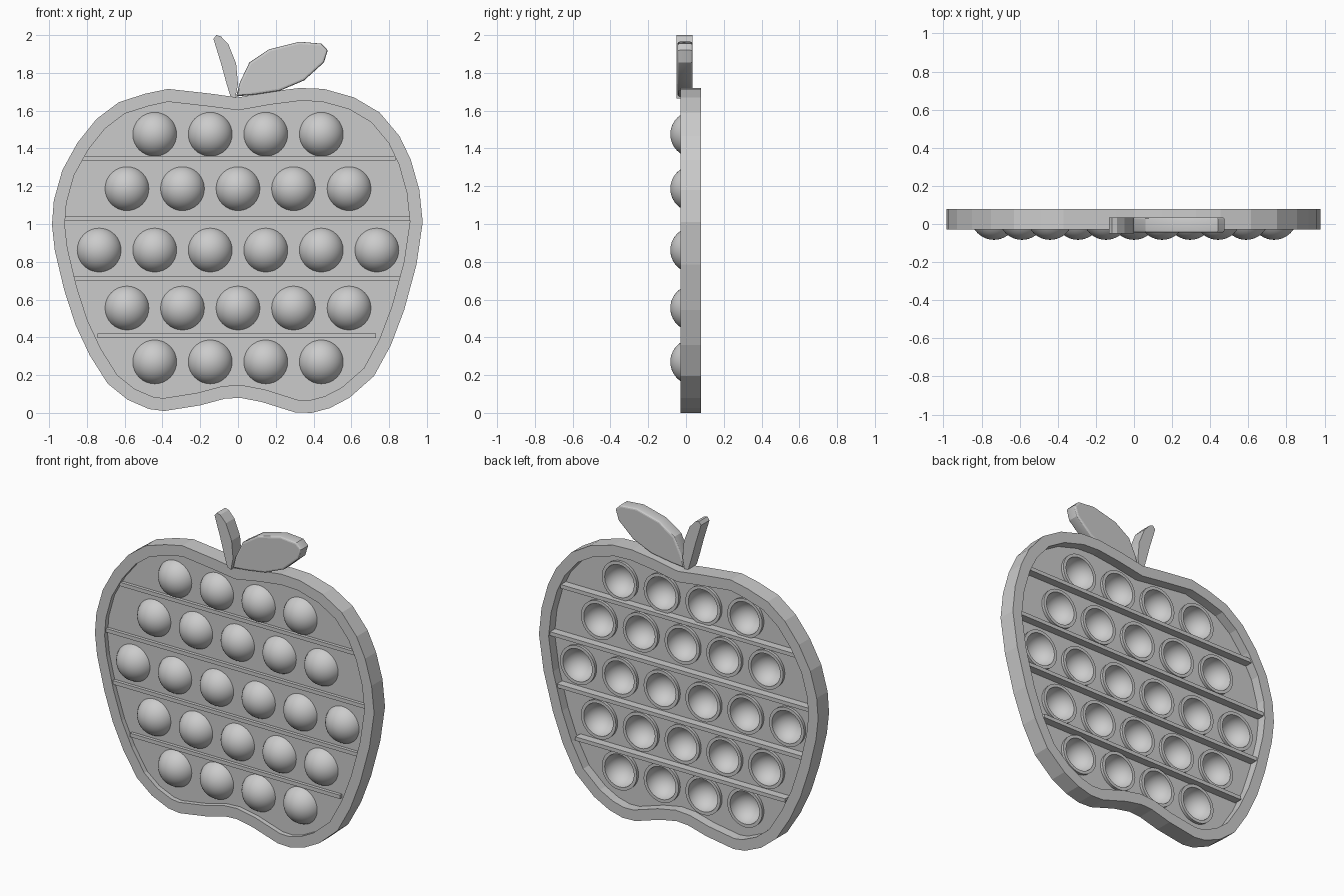
import bpy, bmesh, math

if "Cube" in bpy.data.objects:
    bpy.data.objects.remove(bpy.data.objects["Cube"])

OUTER = [(0, 1.67), (-.145, 1.69), (-.37, 1.715), (-.49, 1.69), (-.63, 1.645), (-.75, 1.555), (-.85, 1.43),
         (-.93, 1.285), (-.975, 1.125), (-.985, .995), (-.97, .86), (-.92, .65), (-.86, .465), (-.785, .305),
         (-.69, .155), (-.585, .07), (-.47, .02), (-.39, .01), (-.2, .04), (-.07, .075), (.01, .08), (.125, .058),
         (.3, .003), (.39, 0), (.485, .025), (.59, .08), (.72, .195), (.81, .36), (.88, .545), (.945, .785),
         (.978, 1.01), (.96, 1.18), (.915, 1.34), (.855, 1.465), (.75, 1.59), (.615, 1.67), (.455, 1.715),
         (.325, 1.72), (.165, 1.7)]
STEM = [(-.13, 1.98), (-.09, 1.85), (-.06, 1.74), (-.04, 1.675), (-.015, 1.665), (0, 1.74), (-.01, 1.85),
        (-.05, 1.95), (-.09, 1.993), (-.115, 2.0)]
LEAF = [(-.01, 1.675), (.01, 1.75), (.06, 1.855), (.165, 1.925), (.325, 1.965), (.44, 1.955), (.475, 1.92),
        (.455, 1.855), (.35, 1.76), (.22, 1.705), (.09, 1.685)]


def inset(pts, d):
    """Offset a counter-clockwise outline inwards by d."""
    out = []
    for i, (x, z) in enumerate(pts):
        (ax, az), (bx, bz) = pts[i - 1], pts[(i + 1) % len(pts)]
        tx, tz = bx - ax, bz - az
        n = math.hypot(tx, tz)
        out.append((x - tz / n * d, z + tx / n * d))
    return out


def circle(cx, cz, r, n=32):
    return [(cx + r * math.cos(2 * math.pi * i / n), cz + r * math.sin(2 * math.pi * i / n)) for i in range(n)]


def plate(name, loops, y0, y1, bevel=0):
    """Filled outline (extra loops are holes) extruded from y0 to y1."""
    cu = bpy.data.curves.new(name, 'CURVE')
    cu.dimensions, cu.fill_mode = '2D', 'BOTH'
    cu.extrude = (y1 - y0) / 2 - bevel
    cu.bevel_depth, cu.bevel_resolution, cu.offset = bevel, 2, -bevel
    for pts in loops:
        sp = cu.splines.new('POLY')
        sp.points.add(len(pts) - 1)
        for p, (x, z) in zip(sp.points, pts):
            p.co = (x, z, 0, 1)
        sp.use_cyclic_u = True
    ob = bpy.data.objects.new(name, cu)
    bpy.context.collection.objects.link(ob)
    ob.rotation_euler.x = math.pi / 2
    ob.location.y = (y0 + y1) / 2
    bpy.ops.object.select_all(action='DESELECT')
    bpy.context.view_layer.objects.active = ob
    ob.select_set(True)
    bpy.ops.object.convert(target='MESH')
    bpy.ops.object.shade_smooth_by_angle(angle=math.radians(25 if bevel else 5))
    return ob


# Bubble positions, row by row
rows = [(1.475, 4), (1.187, 5), (.862, 6), (.555, 5), (.27, 4)]
centres = [((i - (n - 1) / 2) * .294, z) for z, n in rows for i in range(n)]

# Frame around the edge and thin sheet inside it
inner = inset(OUTER, .068)
plate("outer_frame", [OUTER, inner], -.03, .08)
plate("bubble_sheet", [inner] + [circle(x, z, .108) for x, z in centres], 0, .02)

# Bubble: lathed bowl with wall thickness, open to the back
R, r, Y, STEPS = .123, .103, .04, 10
prof = [(R * math.sin(a), Y - R * math.cos(a)) for a in [math.pi / 2 * i / STEPS for i in range(STEPS + 1)]]
prof += [(r * math.cos(a), Y - r * math.sin(a)) for a in [math.pi / 2 * i / STEPS for i in range(STEPS + 1)]]
bm = bmesh.new()
vs = [bm.verts.new((x, y, 0)) for x, y in prof]
edges = [bm.edges.new(e) for e in zip(vs, vs[1:])]
bmesh.ops.spin(bm, geom=vs + edges, axis=(0, 1, 0), cent=(0, 0, 0), angle=2 * math.pi, steps=32)
bmesh.ops.remove_doubles(bm, verts=bm.verts, dist=1e-4)
bmesh.ops.recalc_face_normals(bm, faces=bm.faces)
for f in bm.faces:
    f.smooth = True
for e in bm.edges:
    if len(e.link_faces) == 2 and e.calc_face_angle() > .7:
        e.smooth = False
bubble = bpy.data.meshes.new("bubble")
bm.to_mesh(bubble)
for x, z in centres:
    ob = bpy.data.objects.new("bubble", bubble)
    ob.location = (x, 0, z)
    bpy.context.collection.objects.link(ob)

# Ribs dividing the rows
for z, x0, x1 in [(1.348, -.835, .835), (1.028, -.925, .915), (.71, -.875, .86), (.408, -.745, .73)]:
    plate("row_rib", [[(x0, z - .012), (x1, z - .012), (x1, z + .012), (x0, z + .012)]], -.02, .07)

# Stem and leaf
plate("stem", [STEM], -.05, .035)
plate("leaf", [LEAF], -.045, .035, .012)
